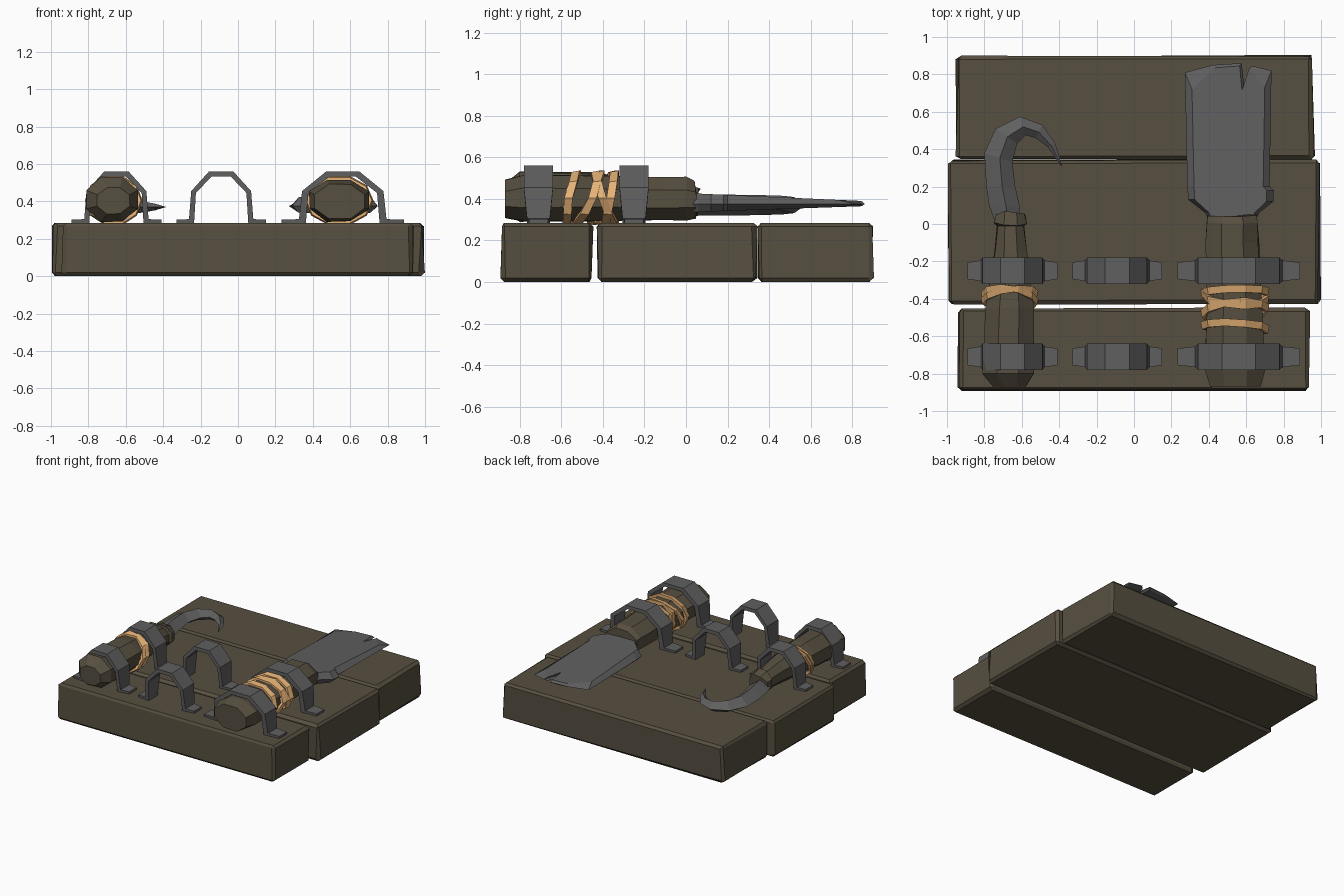
import bpy, bmesh, math, random

if "Cube" in bpy.data.objects:
    bpy.data.objects.remove(bpy.data.objects["Cube"])
random.seed(4)


def mat(name, col):
    m = bpy.data.materials.new(name)
    m.diffuse_color = (*col, 1)
    m.use_nodes = True
    m.node_tree.nodes["Principled BSDF"].inputs["Base Color"].default_value = m.diffuse_color
    return m


WOOD = mat("dark wood", (0.095, 0.078, 0.051))
METAL = mat("grey iron", (0.115, 0.115, 0.118))
CLOTH = mat("tan wrap", (0.78, 0.44, 0.18))


def finish(bm, name, m):
    bmesh.ops.recalc_face_normals(bm, faces=bm.faces)
    me = bpy.data.meshes.new(name)
    bm.to_mesh(me)
    bm.free()
    me.materials.append(m)
    ob = bpy.data.objects.new(name, me)
    bpy.context.collection.objects.link(ob)
    return ob


def loft(name, rings, m, caps=True, closed=False):
    """Skin a list of equal-length point rings."""
    bm = bmesh.new()
    vs = [[bm.verts.new(p) for p in r] for r in rings]
    n = len(vs[0])
    pairs = list(zip(vs, vs[1:])) + ([(vs[-1], vs[0])] if closed else [])
    for a, b in pairs:
        for i in range(n):
            j = (i + 1) % n
            bm.faces.new((a[i], a[j], b[j], b[i]))
    if caps and not closed:
        bm.faces.new(vs[0])
        bm.faces.new(vs[-1])
    return finish(bm, name, m)


# Planks: worn boxes with chamfered edges
def plank(name, x0, x1, y0, y1):
    bm = bmesh.new()
    bmesh.ops.create_cube(bm, size=1)
    for v in bm.verts:
        v.co.x = (x0 + x1) / 2 + v.co.x * (x1 - x0)
        v.co.y = (y0 + y1) / 2 + v.co.y * (y1 - y0)
        v.co.z = 0.145 + v.co.z * 0.28
    bmesh.ops.bevel(bm, geom=bm.edges[:], offset=0.018, segments=1, affect='EDGES')
    cx, cy = (x0 + x1) / 2, (y0 + y1) / 2
    for v in bm.verts:
        v.co.x -= math.copysign(random.uniform(0, 0.018), v.co.x - cx)
        v.co.y -= math.copysign(random.uniform(0, 0.012), v.co.y - cy)
        if v.co.z < 0.1:
            v.co.z = max(0, v.co.z - 0.004)
    finish(bm, name, WOOD)


plank("front_plank", -0.945, 0.945, -0.895, -0.445)
plank("middle_plank", -1.0, 1.0, -0.432, 0.345)
plank("back_plank", -0.955, 0.968, 0.342, 0.905)


# Iron staples: strip bent over each handle, narrower at the feet
def staple(name, cx, cy, s):
    outer = [(-.24, .302, .045), (-.172, .305, .055), (-.16, .455, .07), (-.065, .56, .07)]
    inner = [(-.24, .283, .045), (-.145, .283, .055), (-.135, .445, .07), (-.052, .532, .07)]
    mirror = lambda pts: pts + [(-x, z, w) for x, z, w in reversed(pts)]
    rings = []
    for (xo, zo, w), (xi, zi, _) in zip(mirror(outer), mirror(inner)):
        rings.append([(cx + xo * s, cy - w, zo), (cx + xo * s, cy + w, zo),
                      (cx + xi * s, cy + w, zi), (cx + xi * s, cy - w, zi)])
    loft(name, rings, METAL)


for label, cx, s in (("left", -0.65, 1.0), ("middle", -0.09, 1.0), ("right", 0.56, 1.36)):
    for row, cy in (("front", -0.71), ("back", -0.25)):
        staple(f"{label}_{row}_staple", cx, cy, s)


# Handles: eight-sided whittled shafts, split at the blade end
def handle(name, stations, rough):
    rings = []
    for k, (y, cx, cz, rx, rz) in enumerate(stations):
        ring = []
        for i in range(8):
            a = math.tau * (i + 0.5) / 8
            f = random.uniform(0.98, 1.07)
            yy = y + (random.uniform(-rough, rough) if k >= len(stations) - 2 else 0)
            ring.append((cx + rx * f * math.cos(a), yy, cz + rz * f * math.sin(a)))
        rings.append(ring)
    loft(name, rings, WOOD)


handle("hook_handle", [(-.87, -.665, .405, .09, .075), (-.80, -.675, .41, .142, .125),
                       (-.45, -.665, .41, .132, .12), (-.15, -.66, .40, .09, .09),
                       (-.01, -.66, .39, .075, .075), (.0, -.66, .39, .09, .085),
                       (.06, -.66, .385, .08, .07)], 0.015)
handle("cleaver_handle", [(-.87, .545, .40, .145, .095), (-.78, .54, .405, .165, .118),
                          (-.45, .54, .405, .16, .115), (-.1, .525, .40, .148, .11),
                          (.0, .525, .40, .145, .108), (.05, .525, .395, .135, .095)], 0.012)


# Cloth wraps: slanted flat bands around the handles
def wrap(name, cx, cz, rx, rz, y, slope, skew, w):
    rings = []
    for i in range(10):
        a = math.tau * i / 10
        c, s = math.cos(a), math.sin(a)
        yy = y + slope * s + skew * c + random.uniform(-.006, .006)
        ring = []
        for dr, dy in ((0, -w), (.018, -w), (.026, w), (0, w)):
            ring.append((cx + (rx + dr) * c, yy + dy, cz + (rz + dr) * s))
        rings.append(ring)
    loft(name, rings, CLOTH, closed=True)


for i, (y, sl, sk) in enumerate(((-.55, .025, -.012), (-.47, .055, .015),
                                 (-.39, -.045, -.015), (-.37, .025, .01))):
    wrap(f"cleaver_wrap_{i}", .54, .405, .158, .112, y, sl, sk, .02)
for i, (y, sl, sk) in enumerate(((-.40, .06, -.015), (-.39, .035, .02))):
    wrap(f"hook_wrap_{i}", -.665, .405, .128, .112, y, sl, sk, .016)

# Hook blade: diamond section swept round to a point (outer and inner edge pairs)
edges = [((-.75, .03), (-.61, .03)), ((-.775, .1), (-.61, .09)), ((-.79, .2), (-.635, .2)),
         ((-.80, .38), (-.65, .33)), ((-.74, .51), (-.625, .43)), ((-.61, .575), (-.58, .475)),
         ((-.49, .53), (-.525, .46)), ((-.42, .43), (-.46, .41)), ((-.384, .31), (-.39, .31))]
rings = []
for k, (o, n) in enumerate(edges):
    t = 0.05 * (1 - (k / 8) ** 3) + 0.001
    mx, my = (o[0] * .45 + n[0] * .55), (o[1] * .45 + n[1] * .55)
    rings.append([(*o, .37), (mx, my, .37 + t), (*n, .37), (mx, my, .37 - t)])
loft("hook_blade", rings, METAL)

# Cleaver blade: notched outline with faces bevelled to a thin rim
outline = [(.40, .02), (.38, .06), (.29, .13), (.285, .2), (.272, .81), (.42, .85), (.575, .86),
           (.59, .73), (.635, .845), (.735, .82), (.725, .2), (.748, .18), (.745, .12),
           (.67, .06), (.65, .02)]
low, mid, high = [], [], []
for x, y in outline:
    xi, yi = .51 + (x - .51) * .84, y if y < .25 else y - .015
    if x in (.272, .735):
        yi = y - .09
    mid.append((x, y, .375))
    high.append((xi, yi, .428 - .045 * yi))
    low.append((xi, yi, .335 + .035 * yi))
loft("cleaver_blade", [low, mid, high], METAL)
